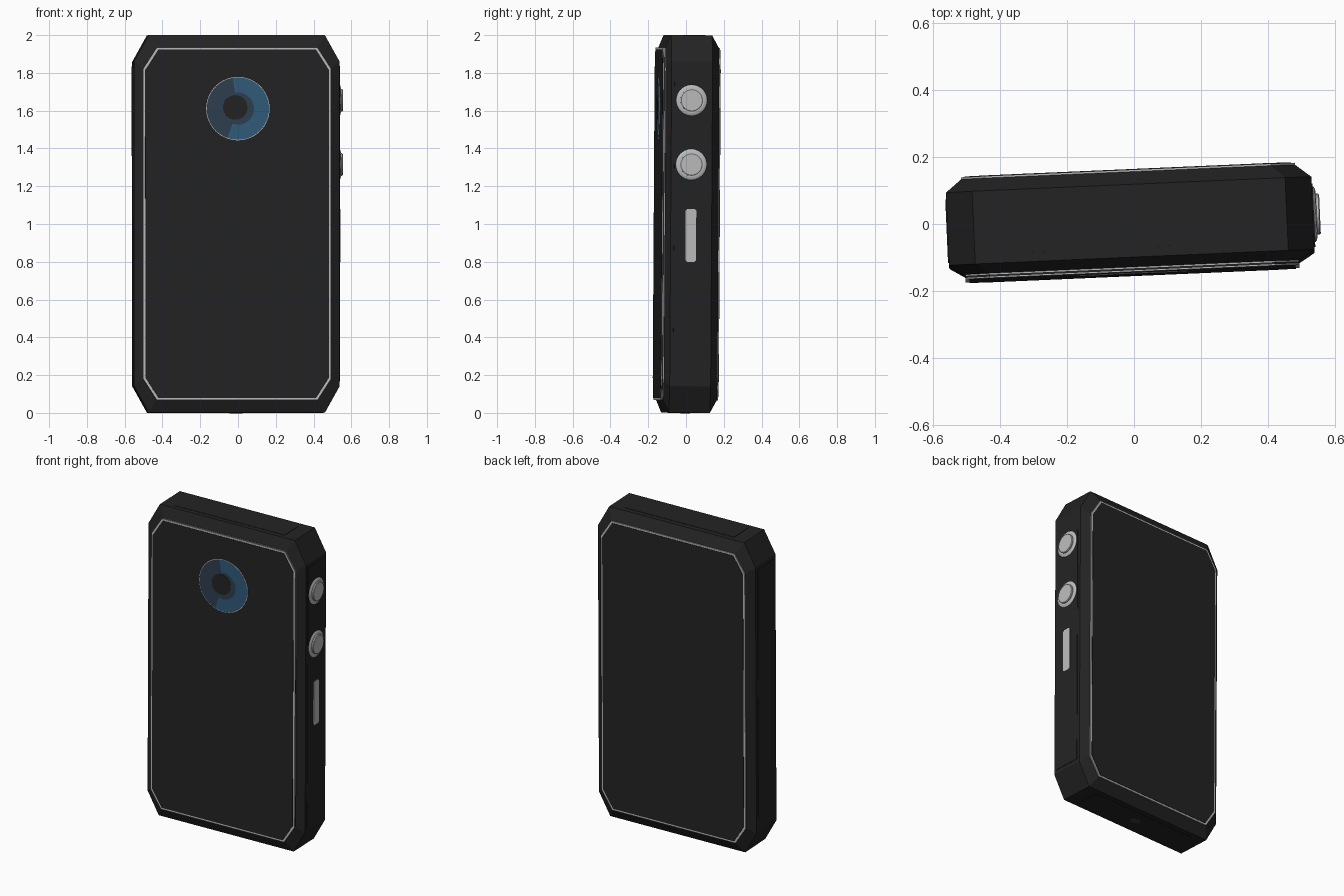
import bpy, bmesh, math
from mathutils import Matrix, Vector

if "Cube" in bpy.data.objects:
    bpy.data.objects.remove(bpy.data.objects["Cube"])

# Whole device is turned slightly and leans a touch backwards
POSE = (Matrix.Translation((-0.011, 0.002, 1.0))
        @ Matrix.Rotation(math.radians(2.5), 4, 'Z')
        @ Matrix.Rotation(math.radians(-0.35), 4, 'X'))


def material(name, rgb):
    m = bpy.data.materials.new(name)
    m.diffuse_color = (*rgb, 1)
    m.use_nodes = True
    m.node_tree.nodes["Principled BSDF"].inputs["Base Color"].default_value = m.diffuse_color
    return m


BLACK = material("charcoal", (0.0168, 0.0168, 0.0168))
GREY = material("light_grey", (0.50, 0.50, 0.50))
BLUE = material("lens_blue", (0.030, 0.102, 0.190))
SLATE = material("lens_slate", (0.027, 0.048, 0.075))


def finish(name, bm, mats, smooth=False):
    me = bpy.data.meshes.new(name)
    bm.to_mesh(me)
    bm.free()
    me.transform(POSE)
    ob = bpy.data.objects.new(name, me)
    bpy.context.collection.objects.link(ob)
    for m in mats:
        me.materials.append(m)
    if smooth:
        bpy.ops.object.select_all(action='DESELECT')
        ob.select_set(True)
        bpy.context.view_layer.objects.active = ob
        bpy.ops.object.shade_smooth_by_angle(angle=math.radians(35))
    return ob


def loft(name, rings, mat, smooth=False):
    """Closed solid through a list of point rings."""
    bm = bmesh.new()
    vs = [[bm.verts.new(p) for p in r] for r in rings]
    n = len(vs[0])
    for a, b in zip(vs, vs[1:]):
        for i in range(n):
            j = (i + 1) % n
            bm.faces.new((a[i], a[j], b[j], b[i]))
    bm.faces.new(vs[0])
    bm.faces.new(vs[-1])
    bmesh.ops.recalc_face_normals(bm, faces=bm.faces)
    return finish(name, bm, [mat], smooth)


def octagon(y, hw, hh, cx, cz):
    """Rectangle with cut corners in the x-z plane."""
    q = [(hw, hh - cz), (hw - cx, hh)]
    pts = q + [(-x, z) for x, z in q[::-1]]
    pts += [(-x, -z) for x, z in pts]
    return [Vector((x, y, z)) for x, z in pts]


def circle(r, n=40):
    return [(r * math.cos(2 * math.pi * i / n), r * math.sin(2 * math.pi * i / n)) for i in range(n)]


def box(name, lo, hi, mat):
    ring = lambda z: [(lo[0], lo[1], z), (hi[0], lo[1], z), (hi[0], hi[1], z), (lo[0], hi[1], z)]
    return loft(name, [ring(lo[2]), ring(hi[2])], mat)


BIG = (0.545, 0.999, 0.078, 0.14)
SMALL = (0.498, 0.933, 0.072, 0.112)
INNER = (0.487, 0.922, 0.069, 0.108)

# Chamfered body
loft("body", [octagon(-0.136, *SMALL), octagon(-0.107, *BIG),
              octagon(0.110, *BIG), octagon(0.148, *SMALL)], BLACK)

# Front trim: two grey bands with a dark band between, and the dark panel
for name, y0, y1, size, mat in (
        ("front_trim_base", -0.136, -0.140, SMALL, GREY),
        ("front_trim_gap", -0.140, -0.146, SMALL, BLACK),
        ("front_trim", -0.146, -0.150, SMALL, GREY),
        ("front_panel", -0.145, -0.152, INNER, BLACK),
        ("back_trim", 0.148, 0.154, SMALL, GREY),
        ("back_panel", 0.150, 0.156, INNER, BLACK)):
    loft(name, [octagon(y0, *size), octagon(y1, *size)], mat)

# Thin plates on the four edges
for s, side in ((1, "right"), (-1, "left")):
    x = sorted((s * 0.540, s * 0.548))
    box(side + "_edge_plate", (x[0], -0.09, -0.835), (x[1], 0.09, 0.835), BLACK)
for s, side in ((1, "top"), (-1, "bottom")):
    z = sorted((s * 0.995, s * 1.001))
    box(side + "_edge_plate", (-0.378, -0.078, z[0]), (0.378, 0.078, z[1]), BLACK)

# Round side buttons: collar and raised cap
for label, z in (("upper", 0.655), ("lower", 0.315)):
    for part, prof in (("collar", ((0.540, 0.082), (0.549, 0.082), (0.554, 0.076), (0.556, 0.064))),
                       ("cap", ((0.545, 0.060), (0.563, 0.060), (0.566, 0.056)))):
        loft(f"{label}_button_{part}",
             [[(x, a, z + b) for a, b in circle(r)] for x, r in prof], GREY, True)

# Slider with slightly cut corners
slider = [(v.x, v.z) for v in octagon(0, 0.028, 0.14, 0.009, 0.009)]
loft("side_slider", [[(x, a, b - 0.06) for a, b in slider] for x in (0.545, 0.552)], GREY)

# Front lens: thin grey rim, two-tone annulus, dark centre
LX, LZ = 0.004, 0.61


def disc(name, r, y0, y1, mat, dx=0, dz=0):
    return loft(name, [[(LX + dx + a, y, LZ + dz + b) for a, b in circle(r, 64)] for y in (y0, y1)], mat, True)


disc("lens_rim", 0.168, -0.150, -0.1535, GREY)
bm = bmesh.new()
rows = [[bm.verts.new((LX + a, -0.1550, LZ + b)) for a, b in circle(r, 72)] for r in (0.05, 0.085, 0.165)]
for k in range(2):
    for i in range(72):
        j = (i + 1) % 72
        f = bm.faces.new((rows[k][i], rows[k + 1][i], rows[k + 1][j], rows[k][j]))
        ang = (i + 0.5) * 5
        ang = ang - 360 if ang > 180 else ang
        f.material_index = 0 if k == 1 and -112 < ang < 98 else 1
        f.normal_update()
        if f.normal.y > 0:
            f.normal_flip()
finish("lens_ring", bm, [BLUE, SLATE])
disc("lens_centre", 0.065, -0.150, -0.1565, BLACK, -0.014, 0.006)

# Small port on the underside
loft("bottom_port", [[(a, b * 0.7, z) for a, b in circle(0.035, 32)] for z in (-0.995, -1.003)], SLATE, True)
